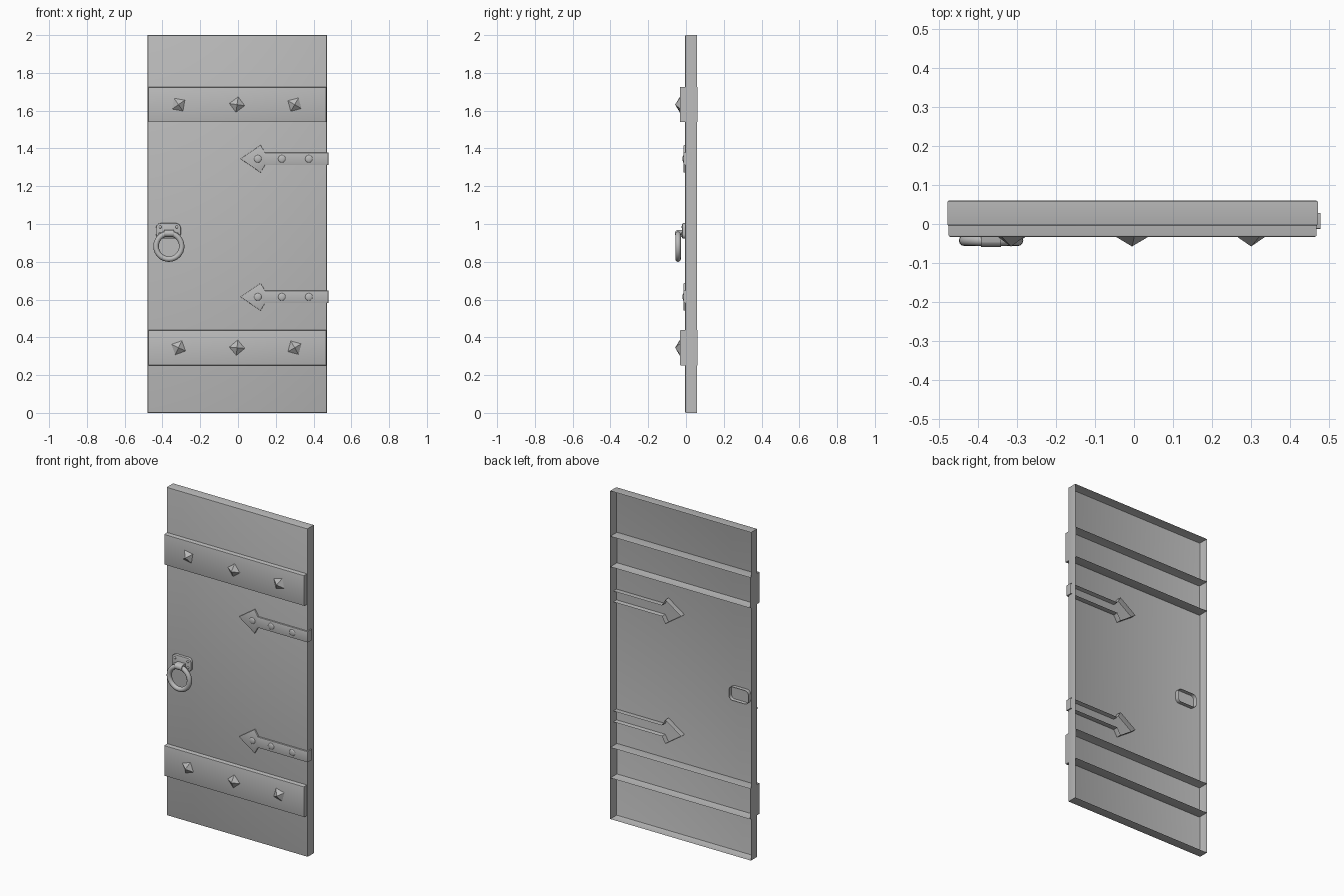
import bpy, bmesh, math
from mathutils import Matrix, Vector

if "Cube" in bpy.data.objects:
    bpy.data.objects.remove(bpy.data.objects["Cube"], do_unlink=True)

grey = bpy.data.materials.new("plain grey")
grey.use_nodes = True
grey.diffuse_color = (0.5, 0.5, 0.5, 1)
grey.node_tree.nodes["Principled BSDF"].inputs["Base Color"].default_value = (0.5, 0.5, 0.5, 1)


def finish(name, bm, smooth=True):
    """Turn a bmesh into a grey object."""
    mesh = bpy.data.meshes.new(name)
    bm.to_mesh(mesh)
    bm.free()
    mesh.materials.append(grey)
    obj = bpy.data.objects.new(name, mesh)
    bpy.context.collection.objects.link(obj)
    bpy.ops.object.select_all(action="DESELECT")
    obj.select_set(True)
    bpy.context.view_layer.objects.active = obj
    if smooth:
        bpy.ops.object.shade_smooth_by_angle(angle=math.radians(35))
    return obj


def shell(name, outline, front, back, bevel):
    """Open-backed tray: a front face with walls running back."""
    bm = bmesh.new()
    near = [bm.verts.new((x, front, z)) for x, z in outline]
    far = [bm.verts.new((x, back, z)) for x, z in outline]
    face = bm.faces.new(near)
    for i in range(len(near)):
        j = (i + 1) % len(near)
        bm.faces.new((near[j], near[i], far[i], far[j]))
    bmesh.ops.recalc_face_normals(bm, faces=bm.faces)
    bm.normal_update()
    if face.normal.y > 0:
        bmesh.ops.reverse_faces(bm, faces=bm.faces)
    bmesh.ops.bevel(bm, geom=list(face.edges), offset=bevel, segments=2,
                    profile=0.5, affect="EDGES")
    return finish(name, bm)


def rect(x0, x1, z0, z1):
    return [(x0, z0), (x1, z0), (x1, z1), (x0, z1)]


def rounded_rect(x0, x1, z0, z1, r, steps=5):
    corners = [(x1 - r, z1 - r), (x0 + r, z1 - r), (x0 + r, z0 + r), (x1 - r, z0 + r)]
    return [(cx + r * math.cos(a), cz + r * math.sin(a))
            for k, (cx, cz) in enumerate(corners)
            for a in [math.pi / 2 * (k + s / steps) for s in range(steps + 1)]]


def stud(name, x, z, turn):
    """Four-sided pyramid pointing forward."""
    bm = bmesh.new()
    place = (Matrix.Translation((x, -0.045, z)) @ Matrix.Rotation(math.radians(turn), 4, "Y")
             @ Matrix.Rotation(math.pi / 2, 4, "X"))
    bmesh.ops.create_cone(bm, segments=4, radius1=0.042, radius2=0,
                          depth=0.025, cap_ends=False, matrix=place)
    finish(name, bm, smooth=False)


def rivet(name, x, y, z, radius, height):
    """Shallow half dome facing forward."""
    bm = bmesh.new()
    bmesh.ops.create_uvsphere(bm, u_segments=12, v_segments=8, radius=1)
    bmesh.ops.bisect_plane(bm, geom=bm.verts[:] + bm.edges[:] + bm.faces[:],
                           plane_co=(0, 0, 0), plane_no=(0, 1, 0), clear_outer=True)
    bmesh.ops.scale(bm, verts=bm.verts, vec=(radius, height, radius))
    bmesh.ops.translate(bm, verts=bm.verts, vec=(x, y, z))
    finish(name, bm)


# Door panel
shell("door_panel", rect(-0.478, 0.471, 0, 2), -0.004, 0.057, 0.004)

# Cross planks with pyramid studs
for side, z, turns in (("upper", 1.632, (55, 8, 30)), ("lower", 0.345, (25, 5, 60))):
    shell(side + "_plank", rect(-0.475, 0.468, z - 0.093, z + 0.093), -0.033, 0.06, 0.005)
    for n, x in enumerate((-0.315, -0.005, 0.3)):
        stud(f"{side}_plank_stud_{n + 1}", x, z, turns[n])

# Arrow-shaped strap hinges
for side, z in (("upper", 1.345), ("lower", 0.614)):
    half = [(0.013, 0), (0.12, -0.073), (0.143, -0.033), (0.478, -0.033)]
    outline = half + [(x, -dz) for x, dz in reversed(half[1:])]
    shell(side + "_hinge", [(x, z + dz) for x, dz in outline], -0.013, 0.028, 0.003)
    for n, x in enumerate((0.105, 0.232, 0.375)):
        rivet(f"{side}_hinge_rivet_{n + 1}", x, -0.0125, z, 0.02, 0.006)

# Handle plate with four rivets
shell("handle_plate", rounded_rect(-0.434, -0.303, 0.922, 1.004, 0.024), -0.02, 0.02, 0.004)
for n, (dx, dz) in enumerate(((-1, 1), (1, 1), (-1, -1), (1, -1))):
    rivet(f"handle_plate_rivet_{n + 1}", -0.368 + dx * 0.044, -0.0195,
          0.966 + dz * 0.018, 0.008, 0.005)

# Ring pull
bpy.ops.mesh.primitive_torus_add(major_radius=0.068, minor_radius=0.0145, major_segments=32,
                                 minor_segments=12, location=(-0.366, -0.042, 0.882),
                                 rotation=(math.pi / 2, 0, 0))
ring = bpy.context.object
ring.name = "ring_pull"
ring.data.materials.append(grey)
bpy.ops.object.shade_smooth()

# Bent strap holding the ring against the plate
bm = bmesh.new()
path = [(-0.014, 0.968), (-0.046, 0.968)]
path += [(-0.042 - 0.017 * math.sin(a), 0.95 + 0.018 * math.cos(a))
         for a in [math.pi * k / 8 for k in range(1, 8)]]
path += [(-0.044, 0.932), (-0.014, 0.932)]
left = [bm.verts.new((-0.392, y, z)) for y, z in path]
right = [bm.verts.new((-0.34, y, z)) for y, z in path]
for i in range(len(path) - 1):
    bm.faces.new((left[i], left[i + 1], right[i + 1], right[i]))
bm.faces.new(left[::-1])
bm.faces.new(right)
bmesh.ops.recalc_face_normals(bm, faces=bm.faces)
finish("ring_holder", bm)
